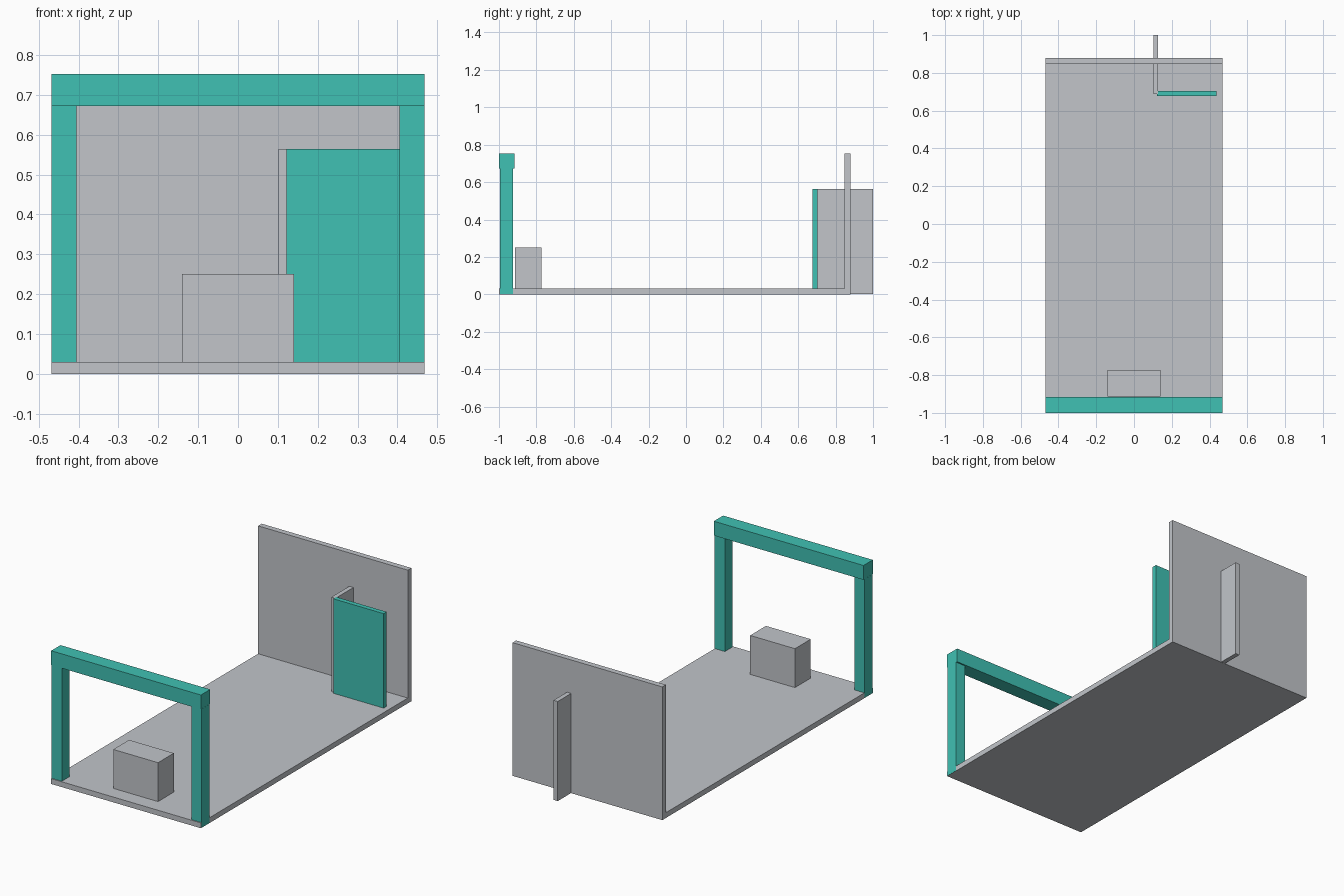
import bpy

if "Cube" in bpy.data.objects:
    bpy.data.objects.remove(bpy.data.objects["Cube"])


def material(name, color):
    m = bpy.data.materials.new(name)
    m.diffuse_color = (*color, 1)
    m.use_nodes = True
    m.node_tree.nodes["Principled BSDF"].inputs["Base Color"].default_value = m.diffuse_color
    return m


grey = material("light_grey", (0.539, 0.558, 0.591))
teal = material("teal", (0.051, 0.533, 0.451))


def box(name, mat, x, y, z):
    """Box from (min, max) ranges on each axis."""
    spans = (x, y, z)
    bpy.ops.mesh.primitive_cube_add(size=1, location=[(a + b) / 2 for a, b in spans])
    ob = bpy.context.object
    ob.name = name
    ob.scale = [b - a for a, b in spans]
    bpy.ops.object.transform_apply(location=False, rotation=False, scale=True)
    ob.data.materials.append(mat)
    return ob


W = 0.468    # half width
FLOOR = 0.03  # floor thickness

# Floor slab and back wall
box("floor", grey, (-W, W), (-1, 0.88), (0, FLOOR))
box("back_wall", grey, (-W, W), (0.848, 0.88), (FLOOR, 0.753))

# Entrance frame: two posts and a beam
for side, name in ((-1, "left_post"), (1, "right_post")):
    xs = sorted((side * 0.405, side * (W + 0.0005)))
    box(name, teal, xs, (-0.995, -0.925), (0.001, 0.672))
box("beam", teal, (-W, W), (-1, -0.917), (0.672, 0.753))

# Counter block near the entrance
box("counter", grey, (-0.14, 0.14), (-0.914, -0.773), (FLOOR, 0.25))

# Partition passing through the back wall, with a door panel in front
box("partition", grey, (0.102, 0.128), (0.688, 1.0), (0.001, 0.564))
box("door_panel", teal, (0.122, 0.437), (0.677, 0.704), (0.001, 0.564))
